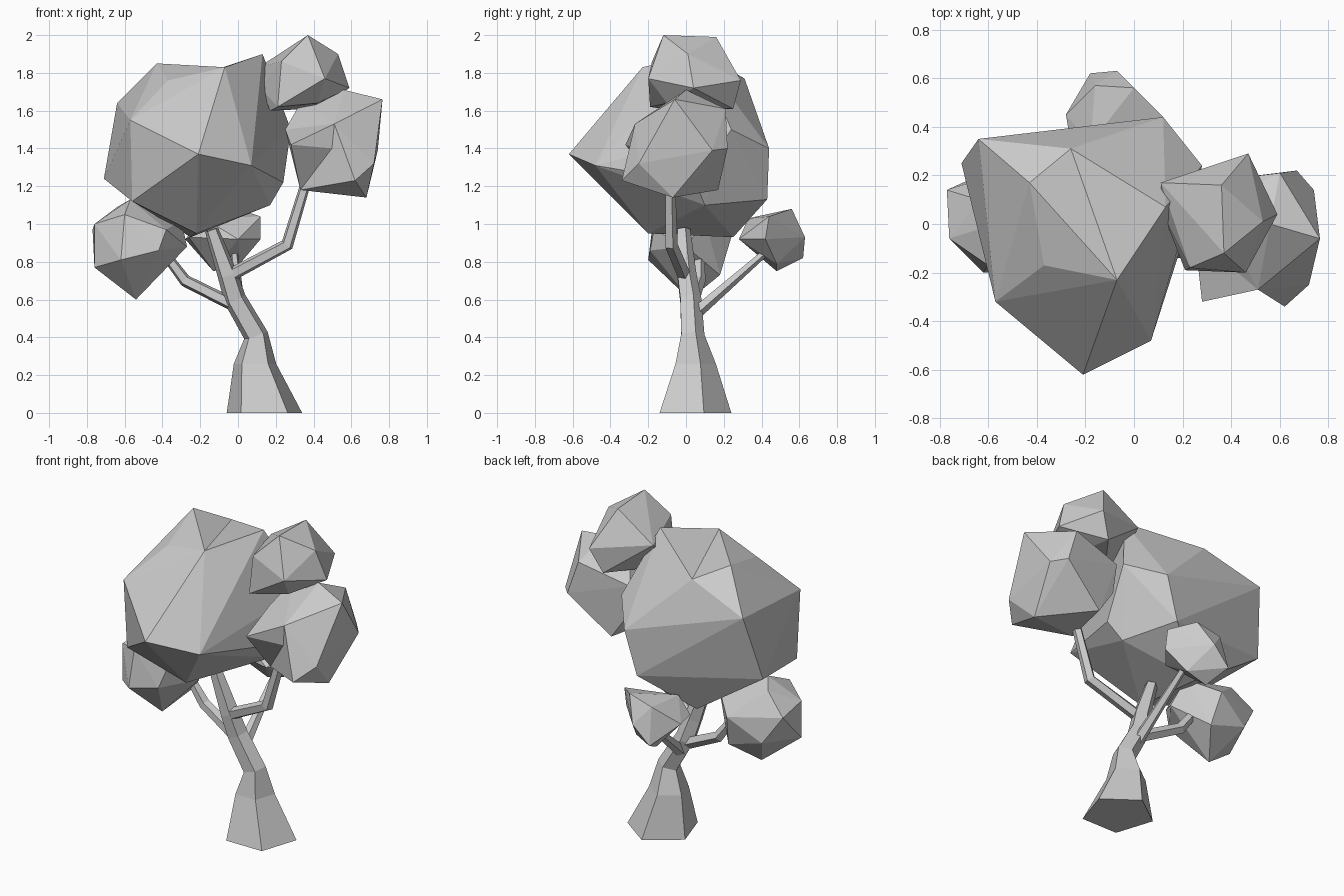
import bpy
import bmesh
from math import cos, sin, pi
from mathutils import Vector

if "Cube" in bpy.data.objects:
    bpy.data.objects.remove(bpy.data.objects["Cube"])


def make_material(name, value):
    mat = bpy.data.materials.new(name)
    mat.use_nodes = True
    color = (value, value, value, 1)
    mat.diffuse_color = color
    mat.node_tree.nodes["Principled BSDF"].inputs["Base Color"].default_value = color
    return mat


grey = make_material("light grey", 0.6)


def finish(name, bm):
    bmesh.ops.recalc_face_normals(bm, faces=bm.faces)
    mesh = bpy.data.meshes.new(name)
    bm.to_mesh(mesh)
    bm.free()
    mesh.materials.append(grey)
    obj = bpy.data.objects.new(name, mesh)
    bpy.context.collection.objects.link(obj)
    return obj


def foliage(name, corners, valley=None):
    """Faceted leaf clump: the hull of a few corners; the valley ridge is turned inward."""
    bm = bmesh.new()
    verts = [bm.verts.new(p) for p in corners]
    bmesh.ops.convex_hull(bm, input=verts)
    if valley:
        ridge = bm.edges.get([verts[i] for i in valley])
        if ridge:
            bmesh.utils.edge_rotate(ridge, True)
    loose = [v for v in bm.verts if not v.link_faces]
    bmesh.ops.delete(bm, geom=loose, context='VERTS')
    finish(name, bm)


def limb(name, path, sides=5, level_base=False):
    """Tapered tube through (x, y, z, radius) stations."""
    bm = bmesh.new()
    points = [Vector(p[:3]) for p in path]
    rings = []
    for i, (p, station) in enumerate(zip(points, path)):
        along = (points[min(i + 1, len(points) - 1)] - points[max(i - 1, 0)]).normalized()
        if level_base and i < 2:
            along = Vector((0, 0, 1))
        v = Vector((0, 1, 0))
        v = (v - along * v.dot(along)).normalized()
        u = v.cross(along)
        angles = [pi / 2 + 2 * pi * k / sides for k in range(sides)]
        rings.append([bm.verts.new(p + station[3] * (u * cos(a) + v * sin(a))) for a in angles])
    for low, high in zip(rings, rings[1:]):
        for k in range(sides):
            n = (k + 1) % sides
            bm.faces.new((low[k], low[n], high[n], high[k]))
    bm.faces.new(rings[0])
    bm.faces.new(rings[-1])
    finish(name, bm)


# Trunk and branches
limb("trunk", [(.14, .03, 0, .21), (.09, .04, .26, .118), (.095, .03, .41, .068),
               (-.015, .02, .6, .062), (-.055, 0, .73, .056), (-.14, -.015, .97, .038)],
     level_base=True)
limb("left_branch", [(-.04, -.01, .73, .037), (.26, -.08, .89, .036), (.36, -.085, 1.22, .028)])
limb("right_branch", [(-.04, .03, .58, .036), (-.28, .07, .7, .034), (-.4, .07, .86, .026)])
limb("back_branch", [(.01, .04, .52, .036), (-.02, .42, .85, .02)])

# Leaf clumps
foliage("main_foliage", [
    (-.21, -.62, 1.37), (-.07, -.23, 1.83), (-.43, .17, 1.85), (-.37, -.17, 1.76),
    (.13, .07, 1.9), (-.57, -.32, 1.55), (-.64, .35, 1.64), (.07, -.48, 1.31),
    (-.71, .25, 1.24), (-.56, -.3, 1.12), (-.22, -.2, .95), (.17, .1, 1.1),
    (.12, .44, 1.4), (.28, .24, 1.5), (-.26, .31, 1.77), (.24, .05, 1.22),
    (-.25, .25, .93), (.04, .43, 1.13)], valley=(2, 4))
foliage("left_foliage", [
    (.5, -.26, 1.4), (.51, -.27, 1.53), (.62, -.34, 1.23), (.765, -.06, 1.66),
    (.56, 0, 1.71), (.74, .14, 1.39), (.68, -.07, 1.14), (.67, .22, 1.4),
    (.6, .21, 1.61), (.33, -.15, 1.18), (.72, -.25, 1.32), (.4, .17, 1.18),
    (.33, .08, 1.64), (.25, -.05, 1.5), (.27, .17, 1.53), (.29, .16, 1.34)])
foliage("left_foliage_tip", [
    (.28, -.32, 1.42), (.51, -.27, 1.53), (.5, -.26, 1.4), (.33, -.15, 1.18),
    (.25, -.05, 1.5), (.5, -.05, 1.6)])
foliage("top_foliage", [
    (.37, -.12, 2), (.36, .16, 1.99), (.47, .29, 1.76), (.11, .17, 1.83),
    (.53, .01, 1.9), (.59, .04, 1.72), (.23, -.18, 1.86), (.46, -.2, 1.77),
    (.12, .04, 1.72), (.17, -.06, 1.6), (.4, .25, 1.61), (.21, -.19, 1.62),
    (.42, -.1, 1.64)])
foliage("right_foliage", [
    (-.57, 0, 1.13), (-.77, .14, .97), (-.76, -.06, 1), (-.76, -.06, .77),
    (-.54, .02, .6), (-.62, -.2, .81), (-.6, -.17, 1.05), (-.42, -.19, .86),
    (-.42, .18, .73), (-.27, 0, .88), (-.3, .1, 1.02), (-.66, .19, .8),
    (-.45, .24, .93), (-.38, -.17, .97), (-.64, .1, 1.09)])
foliage("back_foliage", [
    (-.18, .62, .82), (-.07, .63, .93), (0, .56, 1.08), (.12, .44, 1.04),
    (.12, .42, .92), (-.13, .48, .75), (-.28, .45, .92), (-.18, .33, 1.03),
    (0, .28, .92), (.01, .48, .79), (-.16, .57, 1.04), (-.26, .33, .93)])
